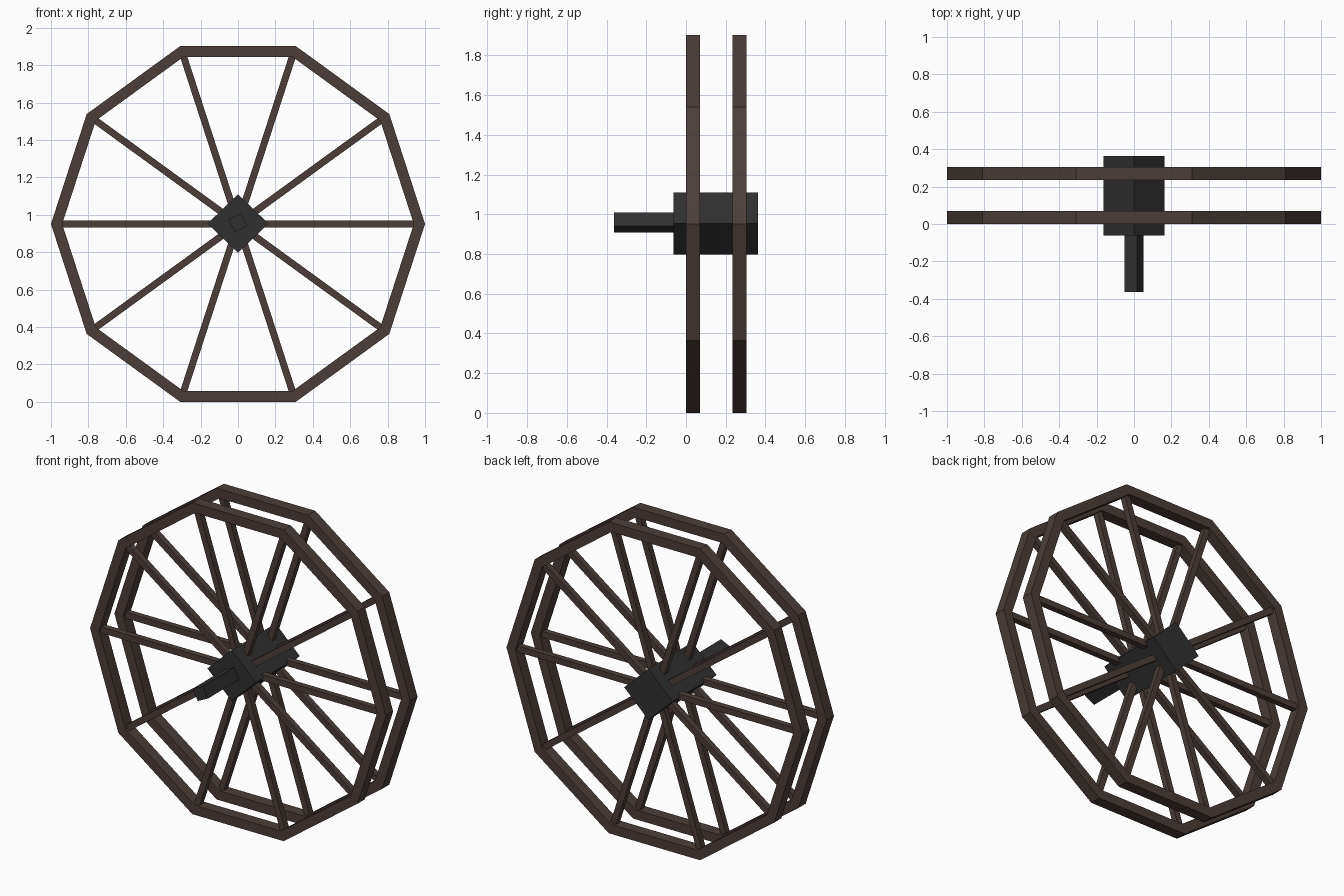
import bpy, bmesh, math
from mathutils import Matrix, Vector

if "Cube" in bpy.data.objects:
    bpy.data.objects.remove(bpy.data.objects["Cube"], do_unlink=True)

SIDES = 10
CENTRE_Z = math.cos(math.pi / SIDES)
RIM_DEPTH = 0.07
SPOKE = 0.037


def make_material(name, colour):
    mat = bpy.data.materials.new(name)
    mat.use_nodes = True
    mat.diffuse_color = colour
    mat.node_tree.nodes["Principled BSDF"].inputs["Base Color"].default_value = colour
    return mat


wood = make_material("dark brown wood", (0.07, 0.048, 0.04, 1))
iron = make_material("charcoal iron", (0.03, 0.03, 0.03, 1))


def finish(name, bm, mat):
    bmesh.ops.recalc_face_normals(bm, faces=bm.faces)
    mesh = bpy.data.meshes.new(name)
    bm.to_mesh(mesh)
    bm.free()
    mesh.materials.append(mat)
    obj = bpy.data.objects.new(name, mesh)
    bpy.context.collection.objects.link(obj)
    return obj


def rim(name, y0):
    # Ten-sided ring with a rectangular section
    bm = bmesh.new()
    section = [(1, 0), (1, RIM_DEPTH), (0.94, RIM_DEPTH), (0.94, 0)]
    rings = []
    for i in range(SIDES):
        a = math.tau * i / SIDES
        rings.append([bm.verts.new((r * math.cos(a), y0 + y, CENTRE_Z + r * math.sin(a)))
                      for r, y in section])
    for i, ring in enumerate(rings):
        after = rings[(i + 1) % SIDES]
        for j in range(4):
            k = (j + 1) % 4
            bm.faces.new((ring[j], ring[k], after[k], after[j]))
    finish(name, bm, wood)


def spokes(name, y):
    # Square bars from the axis to each rim corner
    bm = bmesh.new()
    length = 0.95
    for i in range(SIDES):
        place = (Matrix.Translation((0, y, CENTRE_Z))
                 @ Matrix.Rotation(math.tau * i / SIDES, 4, 'Y')
                 @ Matrix.Translation((length / 2, 0, 0))
                 @ Matrix.Diagonal((length, SPOKE, SPOKE, 1)))
        bmesh.ops.create_cube(bm, size=1, matrix=place)
    finish(name, bm, wood)


def square_bar(name, corners, z, y0, y1):
    # Four-sided prism running front to back
    bm = bmesh.new()
    face = bm.faces.new([bm.verts.new((x, y0, z + dz)) for x, dz in corners])
    made = bmesh.ops.extrude_face_region(bm, geom=[face])["geom"]
    verts = [v for v in made if isinstance(v, bmesh.types.BMVert)]
    bmesh.ops.translate(bm, verts=verts, vec=Vector((0, y1 - y0, 0)))
    finish(name, bm, iron)


# Two matching wheels
for label, y in (("front", 0.0), ("back", 0.235)):
    rim(label + "_rim", y)
    spokes(label + "_spokes", y + RIM_DEPTH / 2)

# Diamond hub and the twisted axle stub in front of it
square_bar("hub", [(0.163, 0), (0, 0.156), (-0.163, 0), (0, -0.156)],
           CENTRE_Z + 0.002, -0.062, 0.3635)
square_bar("axle", [(0.051, -0.017), (0.017, 0.05), (-0.051, 0.017), (-0.017, -0.05)],
           CENTRE_Z + 0.007, -0.3635, -0.06)
